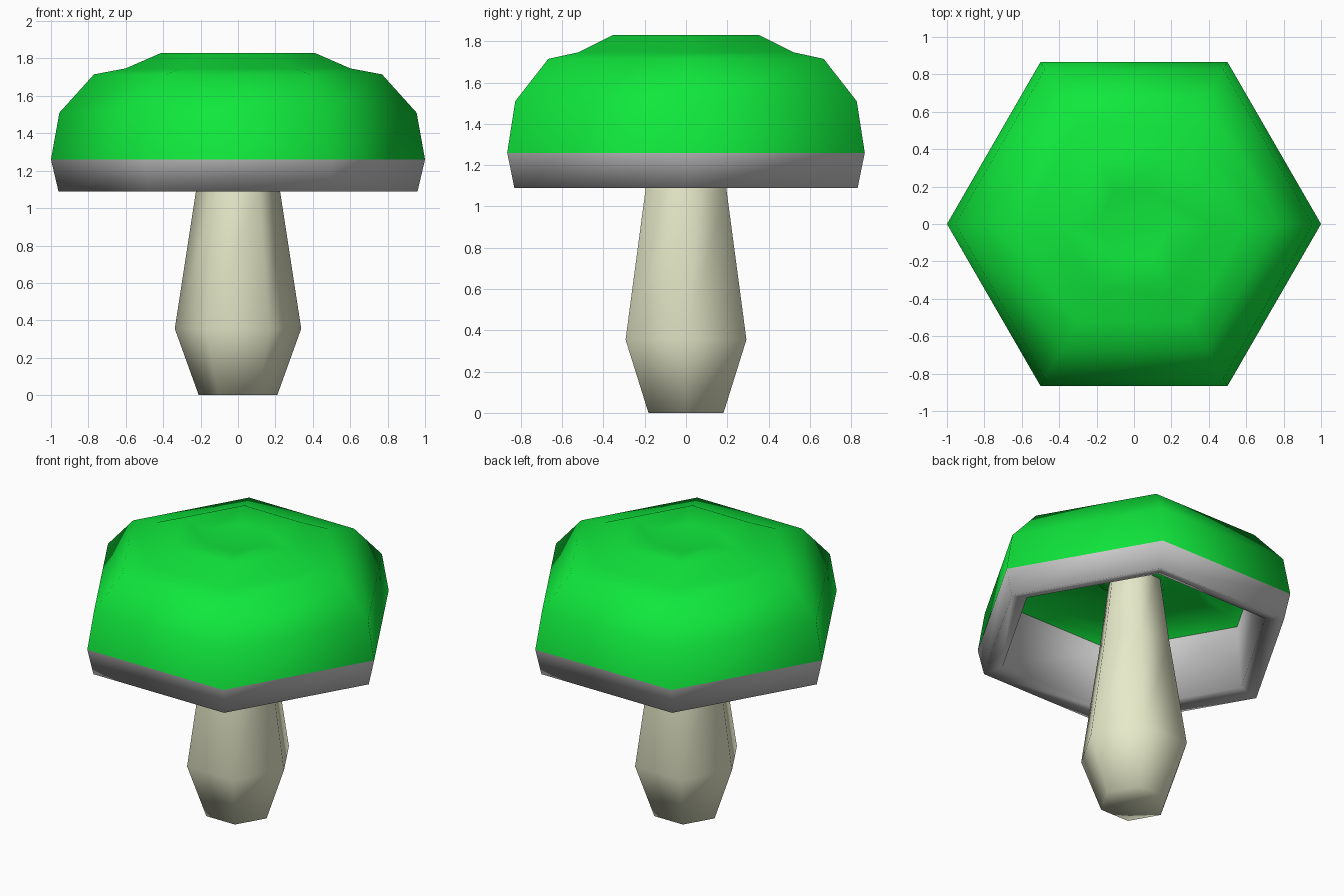
import bpy, bmesh, math

if "Cube" in bpy.data.objects:
    bpy.data.objects.remove(bpy.data.objects["Cube"])

SIDES = 6


def material(name, color):
    m = bpy.data.materials.new(name)
    m.diffuse_color = color
    m.use_nodes = True
    m.node_tree.nodes["Principled BSDF"].inputs["Base Color"].default_value = m.diffuse_color
    return m


def lathe(name, profile, mat=None):
    """Revolve (radius, z) points into a six-sided smooth-shaded surface."""
    bm = bmesh.new()
    rings = []
    for r, z in profile:
        if r == 0:
            rings.append([bm.verts.new((0, 0, z))] * SIDES)
        else:
            rings.append([bm.verts.new((r * math.cos(math.tau * i / SIDES),
                                        r * math.sin(math.tau * i / SIDES), z))
                          for i in range(SIDES)])
    for a, b in zip(rings, rings[1:]):
        for i in range(SIDES):
            j = (i + 1) % SIDES
            corners = list(dict.fromkeys((a[i], a[j], b[j], b[i])))
            bm.faces.new(corners).smooth = True
    mesh = bpy.data.meshes.new(name)
    bm.to_mesh(mesh)
    bm.free()
    obj = bpy.data.objects.new(name, mesh)
    bpy.context.collection.objects.link(obj)
    if mat:
        mesh.materials.append(mat)
    return obj


green = material("cap_green", (0.005, 0.8, 0.045, 1))
cream = material("stalk_cream", (0.8, 0.82, 0.59, 1))

# stalk, reaching up into the cap
lathe("stalk", [(0, 0), (0.21, 0), (0.338, 0.355), (0.225, 1.09), (0.16, 1.58)], cream)

# grey rim: inner wall, lip and outer band
lathe("cap_rim", [(0.81, 1.53), (0.84, 1.12), (0.96, 1.09), (1.0, 1.26)])

# green cap top with a shallow central dimple
lathe("cap_top", [(1.0, 1.26), (0.955, 1.51), (0.77, 1.715), (0.60, 1.747),
                  (0.41, 1.83), (0.20, 1.805), (0, 1.80)], green)

# green ceiling under the cap, with a small collar where it meets the stalk
lathe("cap_ceiling", [(0.15, 1.53), (0.20, 1.53), (0.24, 1.585), (0.74, 1.585), (0.81, 1.53)], green)
